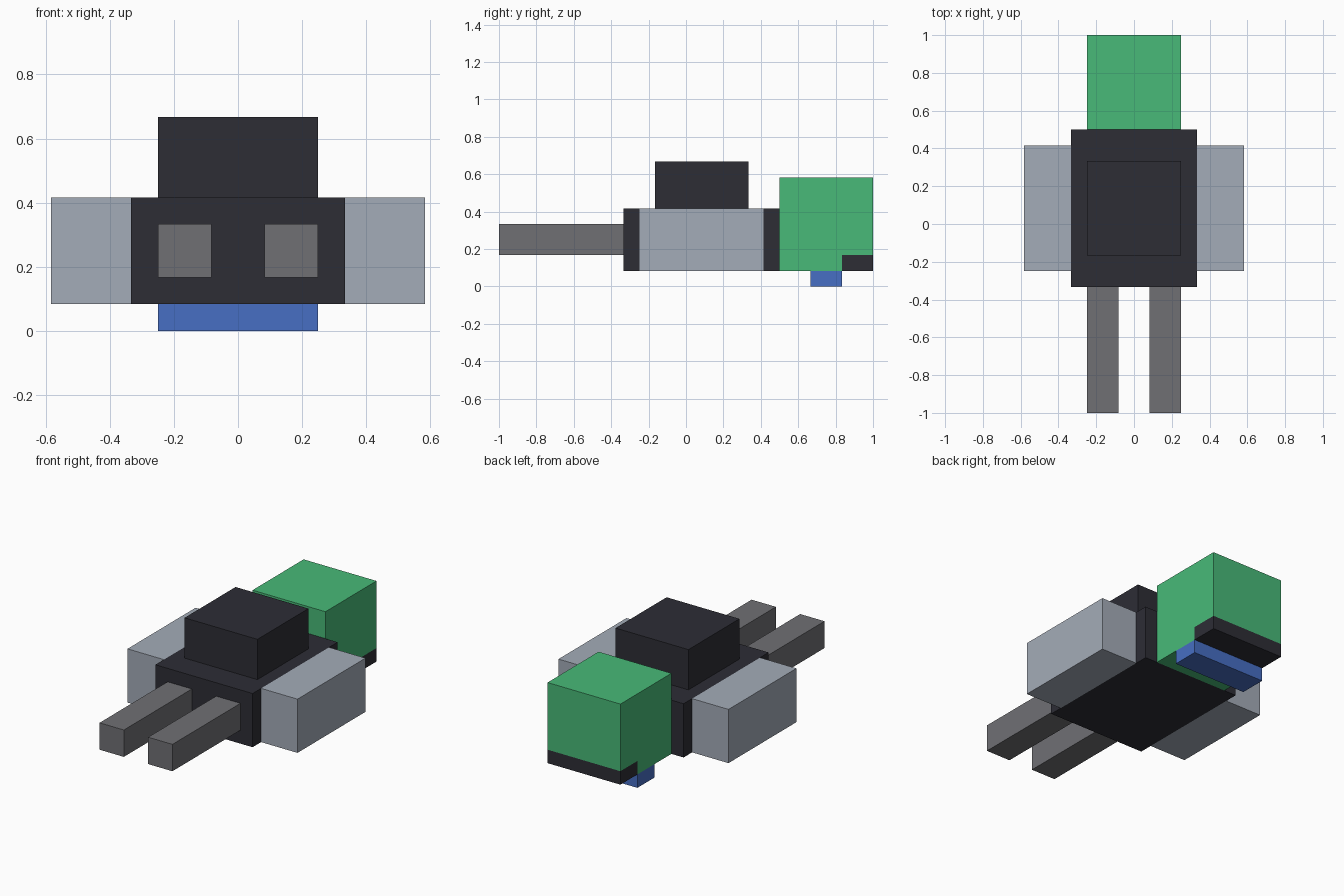
import bpy
import bmesh

if "Cube" in bpy.data.objects:
    bpy.data.objects.remove(bpy.data.objects["Cube"], do_unlink=True)

U = 1 / 12  # block size: every part sits on this grid


def material(name, hex_code):
    srgb = [int(hex_code[i:i + 2], 16) / 255 for i in (0, 2, 4)]
    colour = [c / 12.92 if c <= 0.04045 else ((c + 0.055) / 1.055) ** 2.4 for c in srgb] + [1]
    mat = bpy.data.materials.new(name)
    mat.use_nodes = True
    mat.diffuse_color = colour
    mat.node_tree.nodes["Principled BSDF"].inputs["Base Color"].default_value = colour
    return mat


charcoal = material("charcoal", "2d2d35")
pale_grey = material("pale grey", "a4acb8")
mid_grey = material("mid grey", "707074")
green = material("green", "48ba78")
blue = material("blue", "476ec3")


def extrude_profile(name, profile, x0, x1, mat):
    """Extrude a (y, z) outline along x, in block units."""
    bm = bmesh.new()
    face = bm.faces.new([bm.verts.new((x0 * U, y * U, z * U)) for y, z in profile])
    result = bmesh.ops.extrude_face_region(bm, geom=[face])
    moved = [v for v in result["geom"] if isinstance(v, bmesh.types.BMVert)]
    bmesh.ops.translate(bm, verts=moved, vec=((x1 - x0) * U, 0, 0))
    bmesh.ops.recalc_face_normals(bm, faces=bm.faces)
    mesh = bpy.data.meshes.new(name)
    bm.to_mesh(mesh)
    bm.free()
    mesh.materials.append(mat)
    obj = bpy.data.objects.new(name, mesh)
    bpy.context.collection.objects.link(obj)
    return obj


def box(name, x, y, z, mat):
    outline = [(y[0], z[0]), (y[1], z[0]), (y[1], z[1]), (y[0], z[1])]
    return extrude_profile(name, outline, x[0], x[1], mat)


# Central hull and raised top block
box("body", (-4, 4), (-4, 6), (1, 5), charcoal)
box("top_block", (-3, 3), (-2, 4), (5, 8), charcoal)

# Mirrored side pods and front prongs
for side, s in (("left", 1), ("right", -1)):
    box(side + "_side_pod", sorted((4 * s, 7 * s)), (-3, 5), (1, 5), pale_grey)
    box(side + "_front_prong", sorted((s, 3 * s)), (-12, -4), (2, 4), mid_grey)

# Rear block, notched along its lower back edge for the dark strip
extrude_profile("rear_block", [(6, 1), (10, 1), (10, 2), (12, 2), (12, 7), (6, 7)], -3, 3, green)
box("rear_strip", (-3, 3), (10, 12), (1, 2), charcoal)

# Bar under the rear block
box("underside_bar", (-3, 3), (8, 10), (0, 1), blue)
